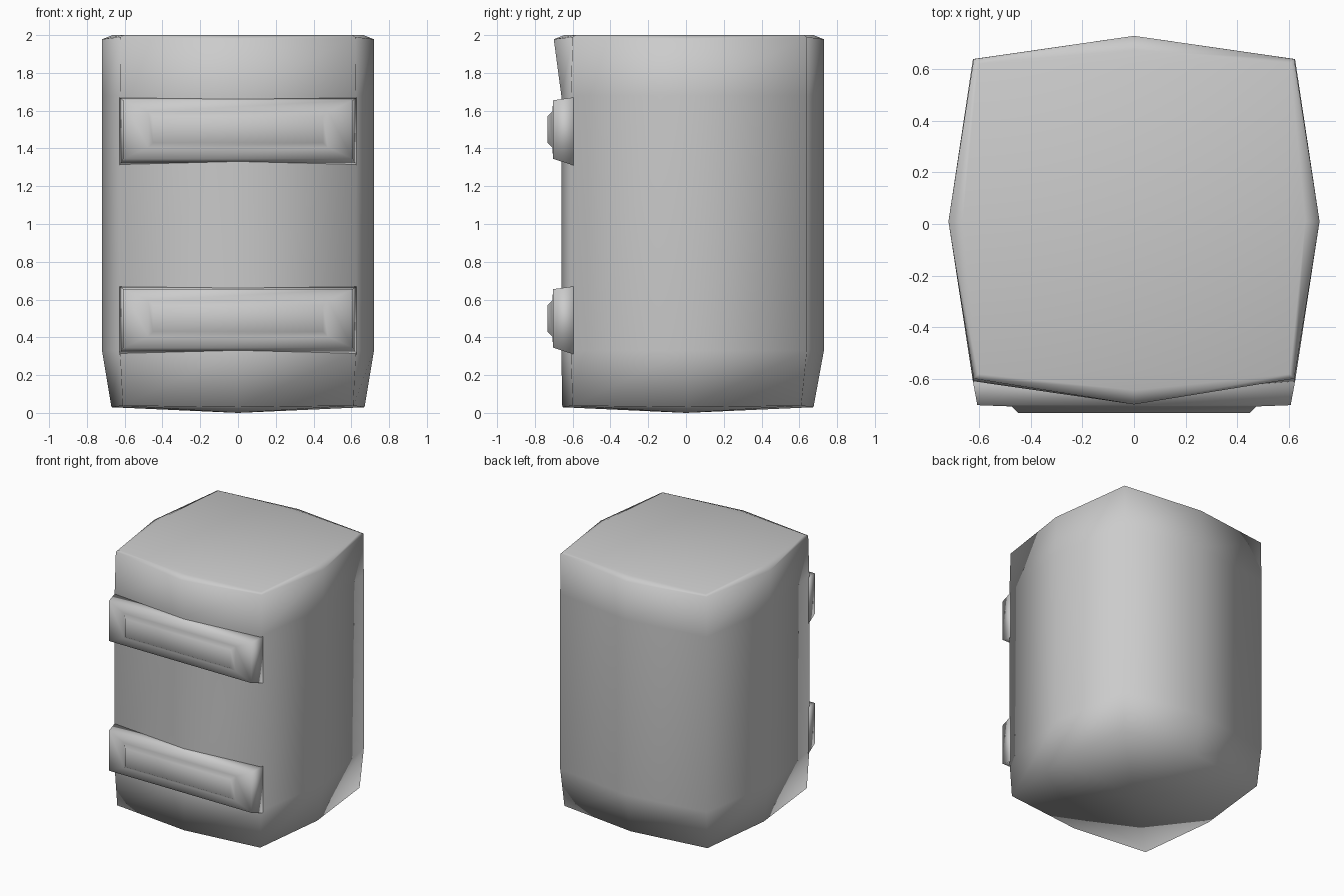
import bpy, bmesh

if "Cube" in bpy.data.objects:
    bpy.data.objects.remove(bpy.data.objects["Cube"])


def loft(name, rings, tip=None):
    """Skin a stack of equal-length point loops, first loop may close to a tip."""
    bm = bmesh.new()
    loops = [[bm.verts.new(p) for p in ring] for ring in rings]
    n = len(loops[0])
    for a, b in zip(loops, loops[1:]):
        for i in range(n):
            j = (i + 1) % n
            bm.faces.new((a[i], a[j], b[j], b[i]))
    bm.faces.new(loops[-1])
    if tip:
        t = bm.verts.new(tip)
        for i in range(n):
            bm.faces.new((loops[0][(i + 1) % n], loops[0][i], t))
    else:
        bm.faces.new(loops[0][::-1])
    bmesh.ops.recalc_face_normals(bm, faces=bm.faces[:])
    for f in bm.faces:
        f.smooth = True
    mesh = bpy.data.meshes.new(name)
    bm.to_mesh(mesh)
    bm.free()
    obj = bpy.data.objects.new(name, mesh)
    bpy.context.collection.objects.link(obj)
    return obj


def body_ring(z, cx, front_c, back_c, mx, front_m, back_m, lift=0.0):
    """Eight-sided section: four corners and four bulging side middles."""
    return [(0, front_m, z), (cx, front_c, z + lift), (mx, 0.01, z),
            (cx, back_c, z + lift), (0, back_m, z), (-cx, back_c, z + lift),
            (-mx, 0.01, z), (-cx, front_c, z + lift)]


def bar_ring(hx, z0, z1, y, dz):
    return [(-hx, y, z0 + dz), (hx, y, z0 + dz), (hx, y, z1 + dz), (-hx, y, z1 + dz)]


# Faceted main body with a shallow pointed underside
loft("body", [
    body_ring(0.03, 0.61, -0.60, 0.61, 0.67, -0.655, 0.675, 0.008),
    body_ring(0.33, 0.625, -0.61, 0.64, 0.72, -0.66, 0.73),
    body_ring(1.68, 0.625, -0.61, 0.64, 0.72, -0.66, 0.73),
    body_ring(1.978, 0.622, -0.60, 0.64, 0.72, -0.70, 0.73, 0.012),
    body_ring(2.0, 0.605, -0.582, 0.622, 0.665, -0.645, 0.675),
], tip=(0, 0, 0.0))

# Two raised front bars, each with a stepped centre panel
for label, dz in (("lower", 0.0), ("upper", 1.0)):
    loft(label + "_front_bar", [
        bar_ring(0.628, 0.31, 0.67, -0.595, dz),
        bar_ring(0.608, 0.345, 0.655, -0.703, dz),
        bar_ring(0.475, 0.405, 0.595, -0.708, dz),
        bar_ring(0.45, 0.43, 0.57, -0.733, dz),
    ])
